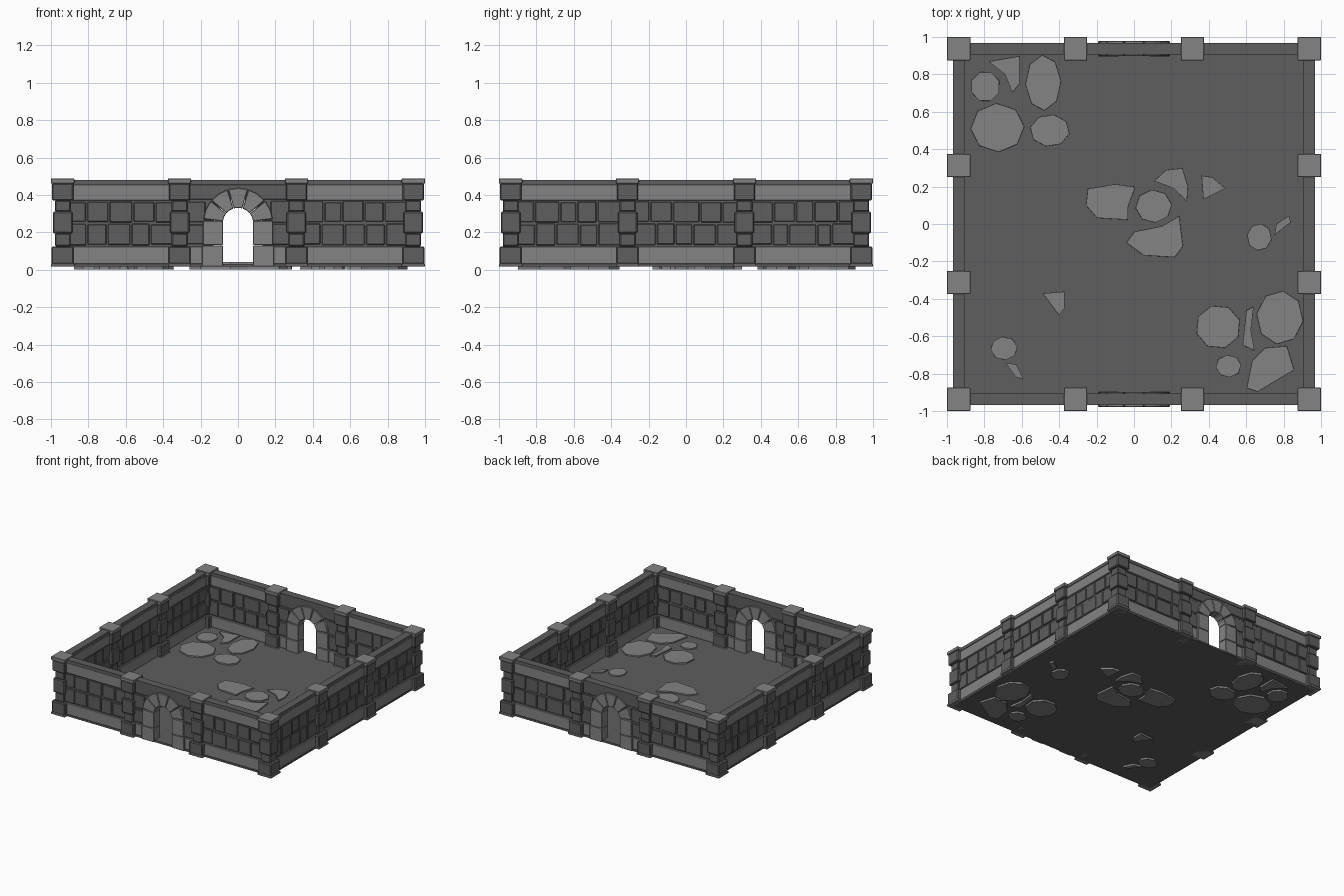
import bpy, bmesh, math, random
from mathutils import Matrix

if "Cube" in bpy.data.objects:
    bpy.data.objects.remove(bpy.data.objects["Cube"])

random.seed(4)


def material(name, v):
    m = bpy.data.materials.new(name)
    m.diffuse_color = (v, v, v, 1)
    m.use_nodes = True
    m.node_tree.nodes["Principled BSDF"].inputs["Base Color"].default_value = m.diffuse_color
    return m


DARK = material("dark_stone", 0.112)
LIGHT = material("light_stone", 0.23)
WALL_Y = -0.9375      # centre line of every wall, before rotation


def prism(bm, pts, place, d0, d1, inset=1.0):
    """Extrude a 2D outline; place(u, v, d) gives the 3D point."""
    cu = sum(p[0] for p in pts) / len(pts)
    cv = sum(p[1] for p in pts) / len(pts)
    a = [bm.verts.new(place(u, v, d0)) for u, v in pts]
    b = [bm.verts.new(place(cu + (u - cu) * inset, cv + (v - cv) * inset, d1)) for u, v in pts]
    n = len(pts)
    faces = [bm.faces.new(a), bm.faces.new(b[::-1])]
    for i in range(n):
        faces.append(bm.faces.new((a[i], b[i], b[(i + 1) % n], a[(i + 1) % n])))
    bmesh.ops.recalc_face_normals(bm, faces=faces)


def box(bm, M, x0, x1, z0, z1, half, y=WALL_Y):
    sx = Matrix.Diagonal((x1 - x0, 2 * half, z1 - z0, 1))
    bmesh.ops.create_cube(bm, size=1, matrix=M @ Matrix.Translation(((x0 + x1) / 2, y, (z0 + z1) / 2)) @ sx)


def finish(bm, name, mat, bevel=0.0):
    me = bpy.data.meshes.new(name)
    bm.to_mesh(me)
    bm.free()
    ob = bpy.data.objects.new(name, me)
    bpy.context.collection.objects.link(ob)
    me.materials.append(mat)
    if bevel:
        mod = ob.modifiers.new("chamfer", 'BEVEL')
        mod.width = bevel
        mod.segments = 1
    return ob


def upright(x, z, y):
    return (x, y, z)


def flat(x, y, z):
    return (x, y, z)


# Floor slab
bm = bmesh.new()
box(bm, Matrix(), -0.966, 0.966, 0.016, 0.031, 0.966, y=0)
finish(bm, "floor", DARK)

# Walls and pillars, one quarter turn at a time
core, bricks, bands, coping = (bmesh.new() for _ in range(4))
pillars, caps = bmesh.new(), bmesh.new()


def brick_row(M, x0, x1, z0, z1, count):
    cuts = [x0 + (x1 - x0) * (i + (random.uniform(-.2, .2) if 0 < i < count else 0)) / count
            for i in range(count + 1)]
    for a, b in zip(cuts, cuts[1:]):
        box(bricks, M, a + .004, b - .004, z0 + random.uniform(.002, .008),
            z1 - random.uniform(.002, .01), random.uniform(.023, .029))


for k in range(4):
    M = Matrix.Rotation(k * math.pi / 2, 4, 'Z')
    has_door = k % 2 == 0
    box(coping, M, -0.93, 0.93, 0.455, 0.481, 0.031)
    for i, (x0, x1) in enumerate(((-0.9, -0.35), (-0.28, 0.28), (0.35, 0.9))):
        if i == 1 and has_door:
            # Side strips beside the archway
            for a, b in ((-0.28, -0.17), (0.17, 0.28)):
                box(bands, M, a, b, 0.03, 0.125, 0.028)
                brick_row(M, a, b, 0.13, 0.25, 1)
                brick_row(M, a, b, 0.25, 0.37, 1)
            box(bricks, M, x0, x1, 0.375, 0.458, 0.028)
            continue
        box(core, M, x0, x1, 0.025, 0.46, 0.019)
        box(bands, M, x0, x1, 0.03, 0.125, 0.029)
        box(bands, M, x0, x1, 0.37, 0.456, 0.029)
        brick_row(M, x0 - .01, x1 + .01, 0.128, 0.25, 5)
        brick_row(M, x0 - .01, x1 + .01, 0.25, 0.37, 5)
    # Pillars: stacked blocks with a foot and a cap
    for px in (-0.9375, -0.3125, 0.3125):
        for z0, z1, h in ((.03, .125, .059), (.125, .195, .042), (.195, .31, .052),
                          (.31, .37, .042), (.37, .462, .057)):
            box(pillars, M, px - h, px + h, z0, z1, h)
        for z0, z1, h in ((.016, .034, .0625), (.46, .488, .0625)):
            box(caps, M, px - h, px + h, z0, z1, h)

finish(core, "wall_core", DARK)
finish(bricks, "wall_bricks", DARK, 0.004)
finish(bands, "wall_bands", LIGHT, 0.004)
finish(coping, "wall_coping", DARK)
finish(pillars, "pillar_blocks", DARK, 0.006)
finish(caps, "pillar_caps_and_feet", LIGHT, 0.003)

# Doorways in the front and back walls
SPRING, R_IN, R_OUT = 0.25, 0.081, 0.187


def arc(r, a0, a1, n):
    return [(r * math.cos(math.radians(a0 + (a1 - a0) * i / n)),
             SPRING + r * math.sin(math.radians(a0 + (a1 - a0) * i / n))) for i in range(n + 1)]


for name, s in (("front", 1), ("back", -1)):
    yc = WALL_Y * s
    # Wall panel around the opening
    bm = bmesh.new()
    panel = [(-.28, .46), (-.28, .025), (-.13, .025)] + arc(.13, 180, 0, 10) + \
            [(.13, .025), (.28, .025), (.28, .46)]
    prism(bm, panel, upright, yc - .02, yc + .02)
    finish(bm, name + "_door_panel", DARK)
    # Arch stones and jambs
    bm = bmesh.new()
    step = 168 / 5
    for i in range(5):
        a0, a1 = 6 + i * step + .7, 6 + (i + 1) * step - .7
        prism(bm, arc(R_OUT, a0, a1, 2) + arc(R_IN, a1, a0, 2), upright, yc - .04, yc + .04)
    for m in (-1, 1):
        for z0, z1, wide in ((.018, .13, .192), (.132, .262, .187)):
            prism(bm, [(m * R_IN, z0), (m * wide, z0), (m * wide, z1), (m * R_IN, z1)],
                  upright, yc - .041, yc + .041)
    finish(bm, name + "_door_arch", LIGHT, 0.003)

# Paving stones sunk through the floor: rounded ones (x, y, half width, half depth)
ROUND = [(-.795, .735, .08, .082), (-.485, .755, .095, .148), (-.73, .515, .143, .13),
         (-.45, .5, .106, .086), (.105, .095, .097, .088), (.67, -.07, .066, .072),
         (-.695, -.665, .072, .063), (.45, -.55, .12, .117), (.78, -.5, .125, .143),
         (.505, -.76, .068, .06)]
# Broken ones as outlines
SHARDS = [[(-.78, .87), (-.61, .9), (-.61, .75), (-.65, .7), (-.69, .8)],
          [(-.26, .1), (-.25, .19), (-.1, .215), (.01, .2), (-.03, .09), (-.03, .02), (-.2, .03)],
          [(.105, .23), (.17, .29), (.26, .3), (.29, .2), (.285, .12), (.21, .19)],
          [(.36, .26), (.42, .25), (.49, .19), (.37, .13)],
          [(-.045, -.1), (0, -.04), (.15, -.01), (.245, .045), (.265, -.12), (.22, -.18), (.05, -.17)],
          [(.75, -.06), (.76, 0), (.83, .045), (.84, .01)],
          [(-.49, -.37), (-.37, -.36), (-.37, -.45), (-.4, -.49)],
          [(-.69, -.74), (-.63, -.75), (-.59, -.83), (-.63, -.82)],
          [(.6, -.46), (.64, -.44), (.625, -.57), (.645, -.68), (.58, -.65)],
          [(.6, -.88), (.63, -.73), (.7, -.66), (.82, -.65), (.86, -.78), (.66, -.9)]]
bm = bmesh.new()
for x, y, w, d in ROUND:
    turn = random.uniform(0, 1)
    SHARDS.append([(x + w * 1.03 * math.cos(turn + i * math.tau / 8),
                    y + d * 1.03 * math.sin(turn + i * math.tau / 8)) for i in range(8)])
for outline in SHARDS:
    prism(bm, outline, flat, 0.0, 0.041, 0.97)
finish(bm, "paving_stones", LIGHT)
